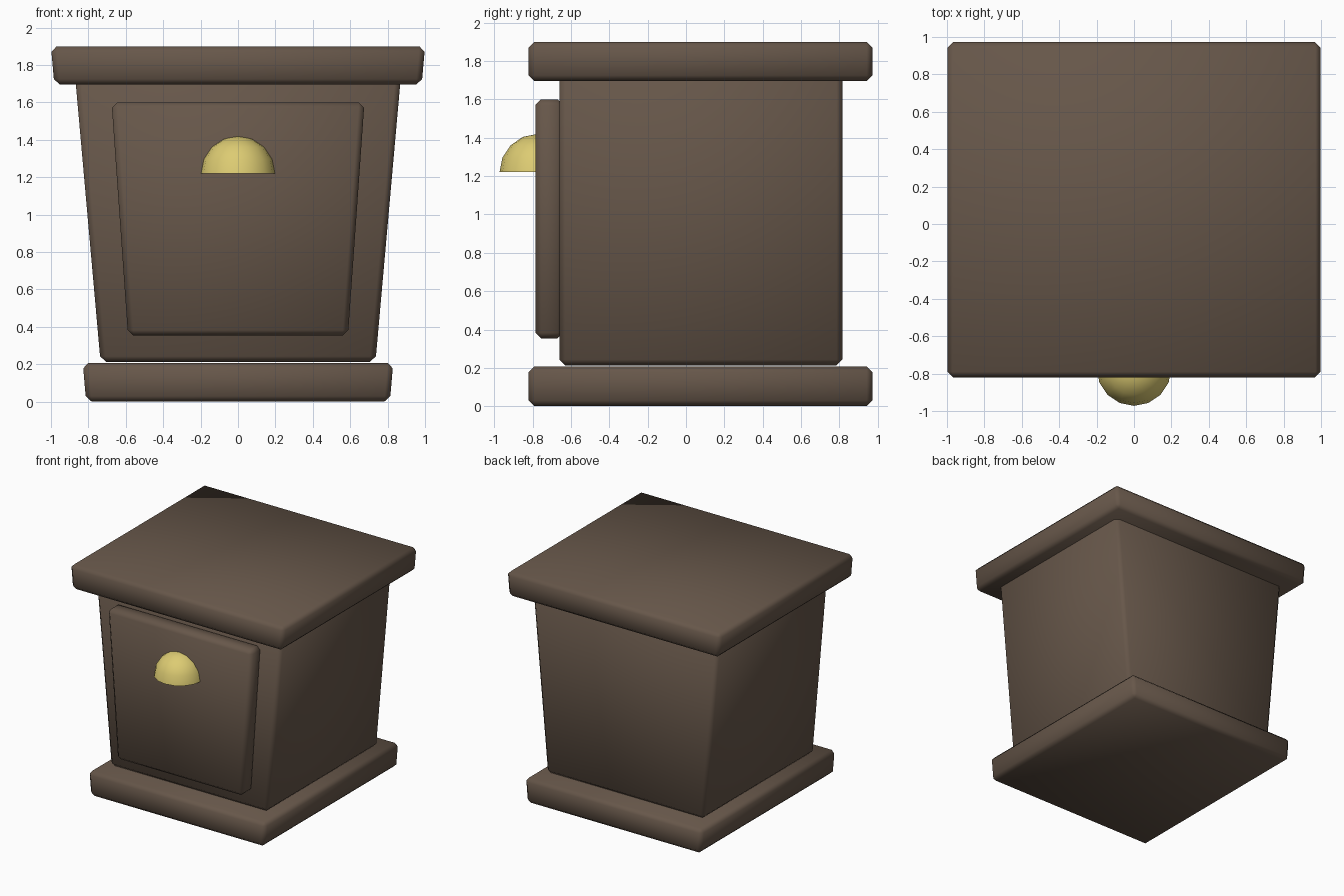
import bpy, bmesh, math

if "Cube" in bpy.data.objects:
    bpy.data.objects.remove(bpy.data.objects["Cube"])


def material(name, rgb):
    m = bpy.data.materials.new(name)
    m.diffuse_color = (*rgb, 1)
    m.use_nodes = True
    m.node_tree.nodes["Principled BSDF"].inputs["Base Color"].default_value = m.diffuse_color
    return m


wood = material("dark_brown_wood", (0.135, 0.095, 0.068))
brass = material("pale_brass", (0.72, 0.60, 0.17))


def finish(name, bm, mat, angle):
    bmesh.ops.recalc_face_normals(bm, faces=bm.faces)
    me = bpy.data.meshes.new(name)
    bm.to_mesh(me)
    bm.free()
    me.materials.append(mat)
    ob = bpy.data.objects.new(name, me)
    bpy.context.collection.objects.link(ob)
    bpy.ops.object.select_all(action='DESELECT')
    ob.select_set(True)
    bpy.context.view_layer.objects.active = ob
    bpy.ops.object.shade_smooth_by_angle(angle=math.radians(angle))
    return ob


def tapered_board(name, half_bottom, half_top, y0, y1, z0, z1, bevel=0.03):
    """Box whose sides lean outward towards the top, with chamfered edges."""
    bm = bmesh.new()
    bmesh.ops.create_cube(bm, size=2)
    for v in bm.verts:
        half = half_top if v.co.z > 0 else half_bottom
        v.co = (v.co.x * half,
                y1 if v.co.y > 0 else y0,
                z1 if v.co.z > 0 else z0)
    bmesh.ops.bevel(bm, geom=bm.edges[:], offset=bevel, segments=1,
                    affect='EDGES', profile=0.5)
    return finish(name, bm, wood, 60)


# Cabinet: plinth, body, top slab and drawer front
tapered_board("base", 0.812, 0.83, -0.82, 0.972, 0.0, 0.208)
tapered_board("body", 0.735, 0.87, -0.66, 0.815, 0.213, 1.73)
tapered_board("top_slab", 0.982, 1.0, -0.82, 0.972, 1.695, 1.90)
tapered_board("drawer_front", 0.588, 0.676, -0.785, -0.64, 0.353, 1.60)

# Cup handle: upper front quarter of a low-poly ball
bm = bmesh.new()
bmesh.ops.create_uvsphere(bm, u_segments=16, v_segments=8, radius=0.2)
for v in bm.verts:
    v.co.y -= 0.772
    v.co.z += 1.22
for co, no in (((0, 0, 1.22), (0, 0, -1)), ((0, -0.77, 0), (0, 1, 0))):
    cut = bmesh.ops.bisect_plane(bm, geom=bm.verts[:] + bm.edges[:] + bm.faces[:],
                                 plane_co=co, plane_no=no, clear_outer=True)
    rim = [e for e in cut["geom_cut"] if isinstance(e, bmesh.types.BMEdge)]
    bmesh.ops.holes_fill(bm, edges=rim, sides=0)
finish("cup_handle", bm, brass, 40)
